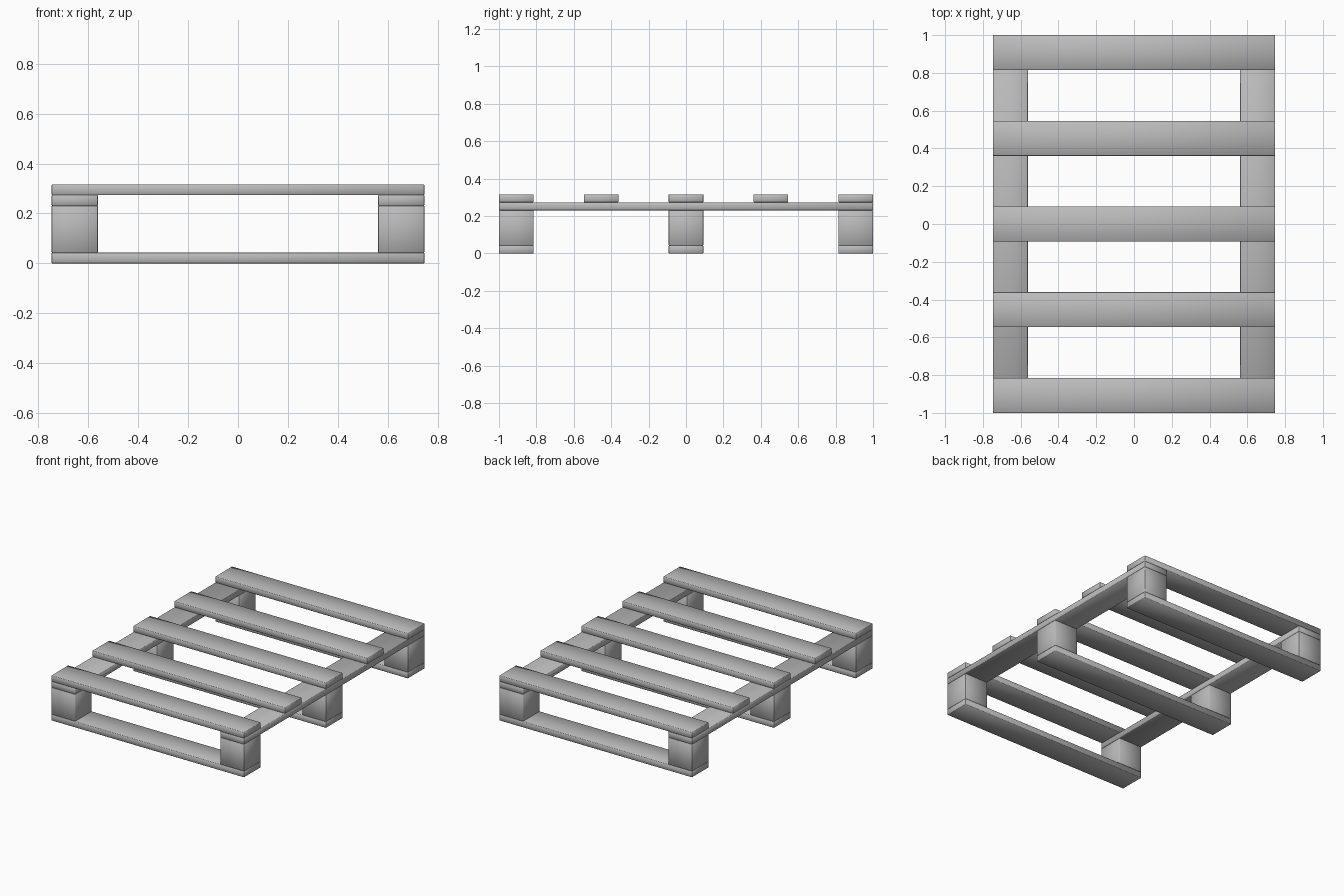
import bpy

if "Cube" in bpy.data.objects:
    bpy.data.objects.remove(bpy.data.objects["Cube"])

HX, HY = 0.747, 1.0      # half width, half length
W, T = 0.185, 0.0425     # board width, board thickness
HEIGHT = 0.316
RX, RY = HX - W / 2, HY - W / 2   # outermost board centres

wood = bpy.data.materials.new("dark_grey_wood")
wood.diffuse_color = (0.5, 0.5, 0.5, 1)
wood.use_nodes = True
wood.node_tree.nodes["Principled BSDF"].inputs["Base Color"].default_value = wood.diffuse_color


def box(name, center, size):
    """Board with finely eased, softly shaded edges."""
    bpy.ops.mesh.primitive_cube_add(size=1, location=center)
    ob = bpy.context.object
    ob.name = name
    ob.scale = size
    bpy.ops.object.transform_apply(location=False, rotation=False, scale=True)
    bevel = ob.modifiers.new("eased_edges", 'BEVEL')
    bevel.width = 0.002
    bevel.segments = 1
    bpy.ops.object.shade_smooth()
    ob.data.materials.append(wood)
    return ob


# Five deck slats across the top
for i in range(5):
    box("deck_slat", (0, RY * (i - 2) / 2, HEIGHT - T / 2), (2 * HX, W, T))

# Two long stringer boards under the slats
for s in (-1, 1):
    box("stringer_board", (s * RX, 0, HEIGHT - 1.5 * T), (W, 2 * HY, T))

# Three bottom boards, each with a spacer block at both ends
block_h = HEIGHT - 3 * T
for y in (-RY, 0, RY):
    box("bottom_board", (0, y, T / 2), (2 * HX, W, T))
    for s in (-1, 1):
        box("spacer_block", (s * RX, y, T + block_h / 2), (W, W, block_h))
